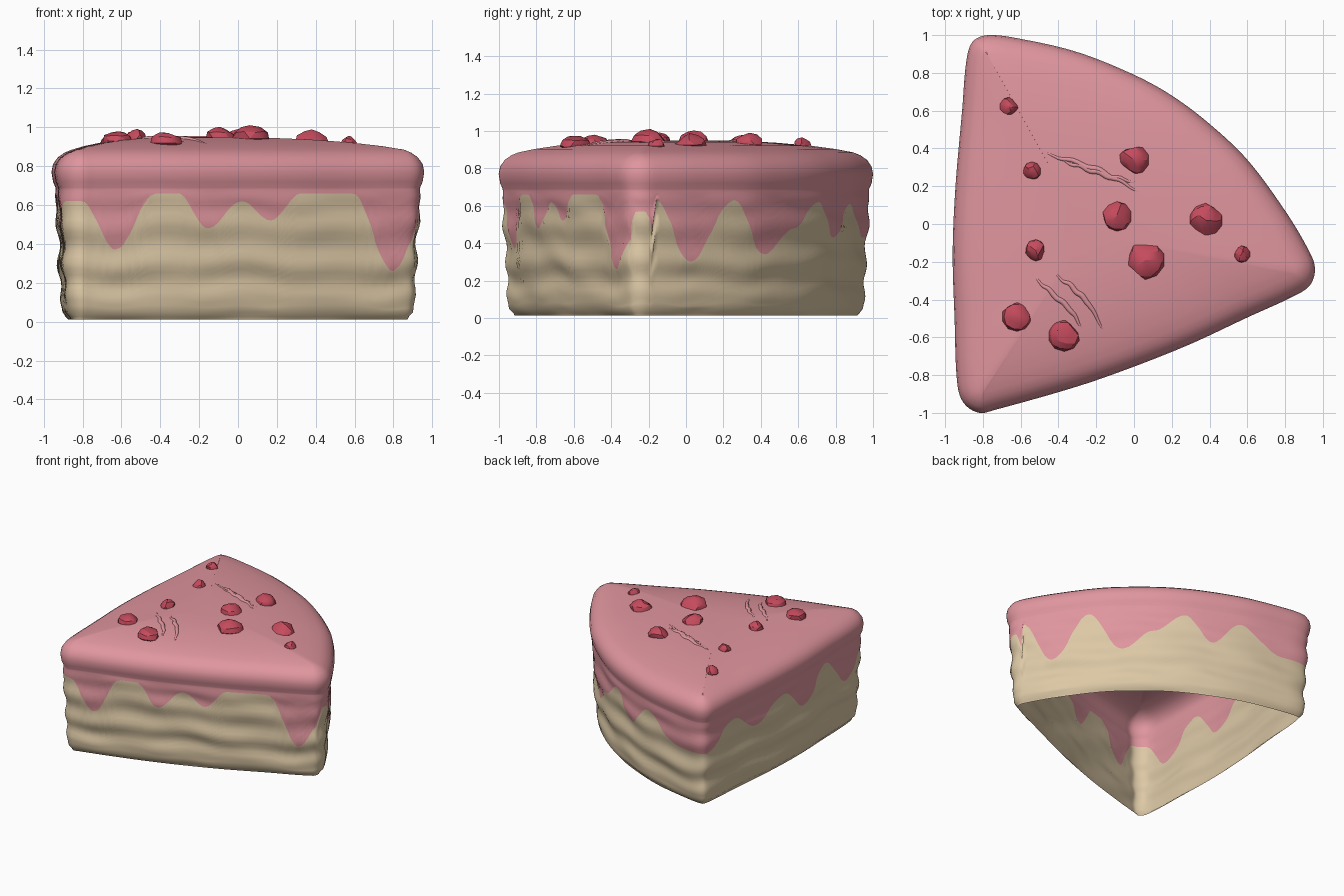
import bpy, bmesh, math, random
from mathutils import Vector
from mathutils.bvhtree import BVHTree

random.seed(4)
if "Cube" in bpy.data.objects:
    bpy.data.objects.remove(bpy.data.objects["Cube"], do_unlink=True)


def material(name, color):
    m = bpy.data.materials.new(name)
    m.use_nodes = True
    m.diffuse_color = (*color, 1)
    m.node_tree.nodes["Principled BSDF"].inputs["Base Color"].default_value = (*color, 1)
    return m


sponge = material("sponge tan", (0.72, 0.58, 0.38))
icing = material("icing pink", (0.74, 0.30, 0.34))
berry_red = material("berry red", (0.56, 0.07, 0.11))


def ease(table, t):
    """Smooth interpolation through (position, value) pairs."""
    if t <= table[0][0]:
        return table[0][1]
    for (a, va), (b, vb) in zip(table, table[1:]):
        if t <= b:
            k = (1 - math.cos(math.pi * (t - a) / (b - a))) / 2
            return va + (vb - va) * k
    return table[-1][1]


def resample(keys, count):
    """Closed smooth curve through the keys, in equal steps."""
    n, dense = len(keys), []
    for i in range(n):
        p0, p1, p2, p3 = (Vector(keys[(i + k) % n]) for k in (-1, 0, 1, 2))
        m1 = (p2 - p0).normalized() * (p2 - p1).length
        m2 = (p3 - p1).normalized() * (p2 - p1).length
        for s in range(30):
            t = s / 30
            dense.append(p1 * (2*t**3 - 3*t*t + 1) + m1 * (t**3 - 2*t*t + t)
                         + p2 * (3*t*t - 2*t**3) + m2 * (t**3 - t*t))
    dense.append(dense[0])
    total = sum((b - a).length for a, b in zip(dense, dense[1:]))
    out, run = [], 0
    for a, b in zip(dense, dense[1:]):
        run += (b - a).length
        while len(out) < count and len(out) * total / count < run:
            out.append(a.copy())
    return out


# Slice outline seen from above
OUTLINE = [(-.74, -.985), (-.3, -.86), (0, -.755), (.3, -.635), (.6, -.495), (.86, -.375),
           (.935, -.32), (.958, -.23), (.92, -.13), (.8, .07), (.6, .34), (.4, .53),
           (.2, .68), (0, .79), (-.3, .91), (-.6, .98), (-.77, 1), (-.85, .97), (-.885, .88),
           (-.91, .6), (-.945, .2), (-.96, -.15), (-.95, -.5), (-.935, -.85), (-.9, -.95), (-.82, -1)]
# Height of the icing's lower edge along each side
FRONT = [(-.8, .62), (-.62, .37), (-.42, .66), (-.3, .66), (-.15, .48), (.03, .62), (.18, .52),
         (.33, .66), (.6, .66), (.81, .26), (.93, .41), (.957, .57)]
ARC = [(-.15, .63), (.04, .3), (.27, .63), (.45, .34), (.6, .48), (.73, .62), (.82, .43),
       (.9, .61), (.98, .43)]
LEFT = [(-.95, .62), (-.73, .4), (-.42, .66), (-.17, .42), (.09, .61), (.42, .48), (.66, .62), (.96, .43)]
# Inset of the layered wall by height, and the rounded icing rim
WALL = [(.012, -.085), (.05, -.055), (.13, -.045), (.2, -.055), (.3, -.03), (.39, -.043),
        (.5, -.022), (.57, -.03), (.64, -.02), (.69, -.022)]
RIM = [(.69, -.021), (.72, -.008), (.77, 0), (.81, -.008), (.845, -.032), (.87, -.068), (.885, -.105)]
DOME = [(.9, .903), (.75, .922), (.55, .938), (.35, .947), (.15, .95)]
COLUMNS, LOW, HIGH = 280, 18, 9


def icing_edge(p):
    if p.x < -.84:
        return ease(LEFT, p.y)
    if p.y < .36 * p.x - .5:
        return ease(FRONT, p.x)
    return ease(ARC, p.y)


def build_slice():
    pts = resample(OUTLINE, COLUMNS)
    normals = []
    for i in range(COLUMNS):
        d = pts[(i + 2) % COLUMNS] - pts[i - 2]
        normals.append(Vector((d.y, -d.x)).normalized())
    bm = bmesh.new()
    columns = []
    centre = Vector((-.25, -.05))
    for i, (p, n) in enumerate(zip(pts, normals)):
        a = math.tau * i / COLUMNS
        edge = icing_edge(p)
        heights = [.012, .025] + [.05 + (edge - .05) * k / LOW for k in range(LOW + 1)]
        heights += [edge + (.68 - edge) * k / HIGH for k in range(1, HIGH + 1)]
        column = []
        for z in heights:
            wave = .014 * math.sin(5 * a + 4 * z) + .008 * math.sin(13 * a)
            fade = min(1, max(0, (.69 - z) / .1)) * min(1, z / .1)
            q = p + n * (ease(WALL, z + wave * fade) + .004 * fade * math.sin(9 * a + 17 * z))
            column.append(bm.verts.new((q.x, q.y, z)))
        for z, inset in RIM:
            q = p + n * inset
            column.append(bm.verts.new((q.x, q.y, z)))
        for s, z in DOME:
            r = centre + (q - centre) * s
            column.append(bm.verts.new((r.x, r.y, z)))
        columns.append(column)
    for i in range(COLUMNS):
        a, b = columns[i], columns[(i + 1) % COLUMNS]
        for j in range(len(a) - 1):
            f = bm.faces.new((a[j], b[j], b[j + 1], a[j + 1]))
            f.material_index = 1 if j >= LOW + 2 else 0
    cap = bm.faces.new([c[-1] for c in columns])
    cap.material_index = 1
    for f in bm.faces:
        f.smooth = True
    tree = BVHTree.FromBMesh(bm)
    mesh = bpy.data.meshes.new("cake_slice")
    bm.to_mesh(mesh)
    bm.free()
    mesh.materials.append(sponge)
    mesh.materials.append(icing)
    bpy.context.collection.objects.link(bpy.data.objects.new("cake_slice", mesh))
    return tree


tree = build_slice()


def top_z(x, y):
    return tree.ray_cast(Vector((x, y, 2)), Vector((0, 0, -1)))[0].z


# Berry pieces: x, y, radius
BERRIES = [(-.66, .62, .052), (-.54, .28, .05), (0, .34, .082), (-.09, .04, .08), (.38, .02, .09),
           (.57, -.16, .045), (.06, -.19, .105), (-.52, -.14, .06), (-.62, -.49, .08), (-.37, -.59, .085)]
for x, y, r in BERRIES:
    bm = bmesh.new()
    bmesh.ops.create_icosphere(bm, subdivisions=2, radius=1)
    bumps = [(Vector([random.uniform(-1, 1) for _ in range(3)]).normalized(), random.uniform(.7, .9))
             for _ in range(9)]
    for v in bm.verts:
        for d, limit in bumps:      # chip flat facets off the ball
            over = v.co.dot(d) - limit
            if over > 0:
                v.co -= d * over
        v.co = Vector((v.co.x * r, v.co.y * r, v.co.z * (.028 + r * .4)))
    mesh = bpy.data.meshes.new("berry_piece")
    bm.to_mesh(mesh)
    bm.free()
    mesh.materials.append(berry_red)
    berry = bpy.data.objects.new("berry_piece", mesh)
    berry.location = (x, y, top_z(x, y) - .003)
    bpy.context.collection.objects.link(berry)
    bpy.ops.object.select_all(action='DESELECT')
    berry.select_set(True)
    bpy.context.view_layer.objects.active = berry
    bpy.ops.object.shade_smooth_by_angle(angle=math.radians(25))

# Thin raised creases in the icing
CREASES = [[(-.5, .38), (-.35, .34), (-.2, .29), (-.08, .23), (.05, .16)],
           [(-.4, .34), (-.27, .3), (-.13, .25), (.03, .22)],
           [(-.54, -.27), (-.44, -.36), (-.33, -.46), (-.27, -.56)],
           [(-.43, -.26), (-.33, -.33), (-.24, -.42), (-.15, -.58)]]
for path in CREASES:
    curve = bpy.data.curves.new("icing_crease", 'CURVE')
    curve.dimensions = '3D'
    curve.bevel_depth = .016
    curve.bevel_resolution = 2
    spline = curve.splines.new('POLY')
    steps = 24
    spline.points.add(steps)
    for k in range(steps + 1):
        t = k / steps * (len(path) - 1)
        i = min(int(t), len(path) - 2)
        p = Vector(path[i]).lerp(Vector(path[i + 1]), t - i)
        p.y += .006 * math.sin(k * 1.1)
        spline.points[k].co = (p.x, p.y, top_z(p.x, p.y) - .004, 1)
        spline.points[k].radius = .15 + .85 * math.sin(math.pi * k / steps)
    spline.use_smooth = True
    curve.materials.append(icing)
    bpy.context.collection.objects.link(bpy.data.objects.new("icing_crease", curve))
